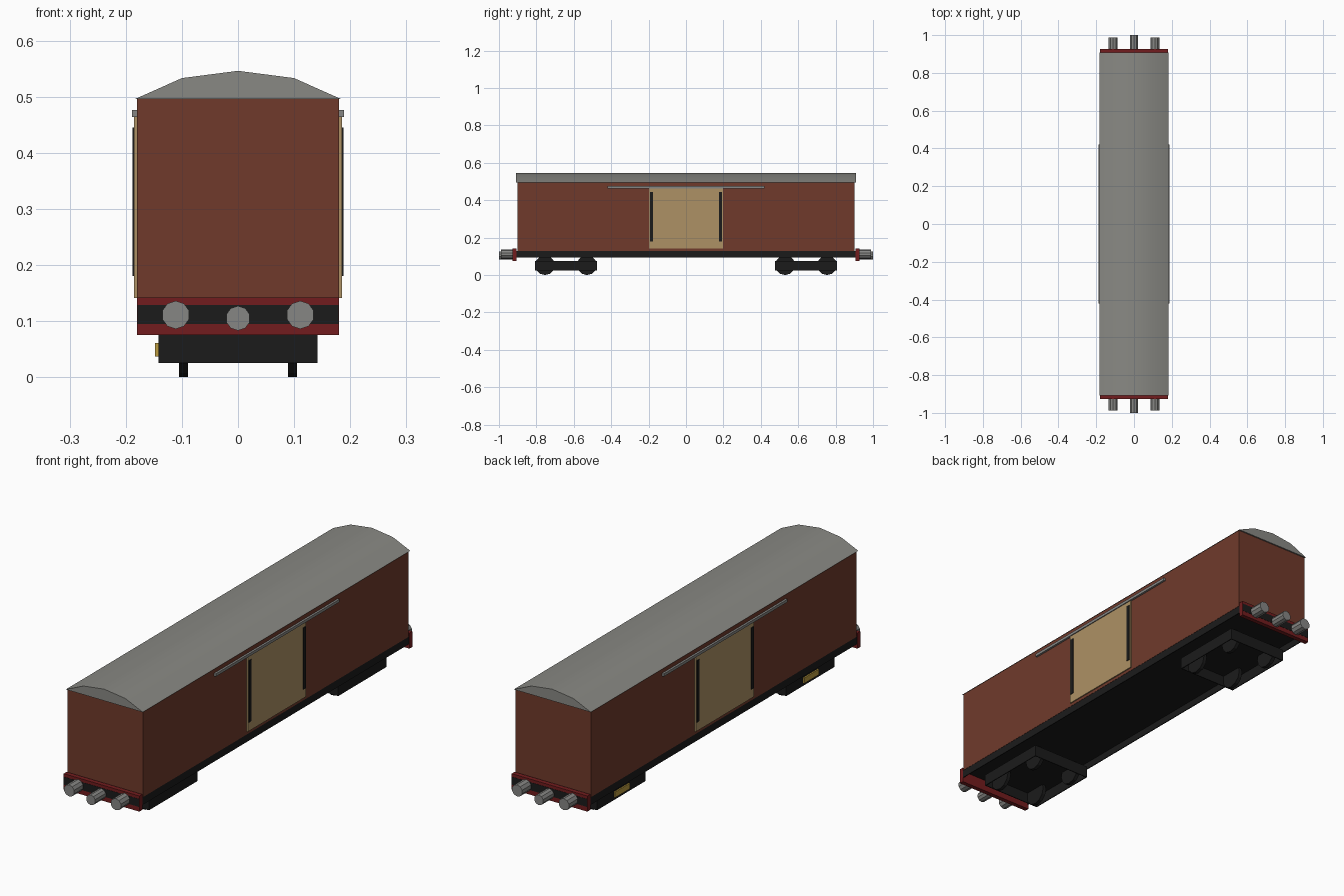
import bpy, math

if "Cube" in bpy.data.objects:
    bpy.data.objects.remove(bpy.data.objects["Cube"])


def mat(name, r, g, b):
    m = bpy.data.materials.new(name)
    m.diffuse_color = (r, g, b, 1)
    m.use_nodes = True
    m.node_tree.nodes["Principled BSDF"].inputs["Base Color"].default_value = m.diffuse_color
    return m


BROWN = mat("brown_paint", 0.16, 0.042, 0.024)
ROOF = mat("roof_grey", 0.25, 0.25, 0.23)
BLACK = mat("black_iron", 0.011, 0.011, 0.011)
RED = mat("dark_red", 0.17, 0.012, 0.013)
TAN = mat("tan_door", 0.42, 0.285, 0.13)
STEEL = mat("steel_grey", 0.24, 0.24, 0.23)
GOLD = mat("gold_plate", 0.5, 0.33, 0.05)


def mesh(name, verts, faces, m):
    me = bpy.data.meshes.new(name)
    me.from_pydata(verts, [], faces)
    me.materials.append(m)
    ob = bpy.data.objects.new(name, me)
    bpy.context.collection.objects.link(ob)
    return ob


def prism(name, profile, y0, y1, m):
    """Extrude an (x, z) outline, counter-clockwise seen from the front, along y."""
    n = len(profile)
    verts = [(x, y, z) for y in (y0, y1) for x, z in profile]
    faces = [tuple(range(n)), tuple(range(2 * n - 1, n - 1, -1))]
    faces += [((i + 1) % n, i, i + n, (i + 1) % n + n) for i in range(n)]
    return mesh(name, verts, faces, m)


def box(name, x, y, z, m):
    (x0, x1), (z0, z1) = sorted(x), z
    return prism(name, [(x0, z0), (x1, z0), (x1, z1), (x0, z1)], min(y), max(y), m)


def tray(name, hx, yc, hy, z0, z1, wall, m):
    """Box open at the bottom: a deck with four thin walls."""
    box(name + "_deck", (-hx, hx), (yc - hy, yc + hy), (z1 - wall, z1), m)
    for s in (-1, 1):
        box(name + "_side", (s * hx, s * (hx - wall)), (yc - hy, yc + hy), (z0, z1 - wall), m)
        box(name + "_end", (wall - hx, hx - wall), (yc + s * hy, yc + s * (hy - wall)),
            (z0, z1 - wall), m)


def ring(cx, cz, r, n):
    return [(cx + r * math.sin(2 * math.pi * i / n), cz - r * math.cos(2 * math.pi * i / n))
            for i in range(n)]


def wheel(name, cx, cy, r, width, m, n=12):
    ob = prism(name, ring(0, 0, r, n), -width / 2, width / 2, m)
    ob.rotation_euler = (0, 0, math.pi / 2)
    ob.location = (cx, cy, r)
    return ob


# Body and curved roof
box("body", (-0.18, 0.18), (-0.902, 0.902), (0.128, 0.497), BROWN)
roof = prism("roof", [(-0.183, 0.496), (0.183, 0.496), (0.1, 0.533), (0, 0.546), (-0.1, 0.533)],
             -0.908, 0.908, ROOF)
bpy.context.view_layer.objects.active = roof
roof.select_set(True)
bpy.ops.object.shade_smooth_by_angle(angle=math.radians(30))

# Hollow underframe, showing as a black band through the end beams
tray("underframe", 0.179, 0, 0.9275, 0.095, 0.129, 0.004, BLACK)

# Sliding doors, handle bars and rails
for s, side in ((-1, "left"), (1, "right")):
    box(f"door_{side}", (s * 0.17, s * 0.185), (-0.198, 0.198), (0.141, 0.467), TAN)
    box(f"door_rail_{side}", (s * 0.17, s * 0.189), (-0.42, 0.42), (0.464, 0.476), STEEL)
    for e in (-1, 1):
        box(f"door_bar_{side}", (s * 0.18, s * 0.188), (e * 0.176, e * 0.192), (0.18, 0.445), BLACK)

for e, end in ((-1, "front"), (1, "back")):
    # End beam, buffers and coupler
    box(f"end_beam_{end}", (-0.18, 0.18), (e * 0.907, e * 0.9265), (0.075, 0.142), RED)
    for x in (-0.111, 0.111):
        y = sorted((e * 0.92, e * 0.988))
        prism(f"buffer_{end}", ring(x, 0.111, 0.025, 10), *y, STEEL)
    y = sorted((e * 0.92, e))
    prism(f"coupler_{end}", ring(0, 0.105, 0.022, 10), *y, STEEL)

    # Open bogie frame, wheels and side plate
    c = e * 0.642
    tray(f"bogie_{end}", 0.142, c, 0.165, 0.025, 0.076, 0.004, BLACK)
    box(f"bogie_plate_{end}", (-0.148, -0.14), (c - 0.05, c + 0.05), (0.037, 0.061), GOLD)
    for x in (-0.097, 0.097):
        for d in (-0.112, 0.112):
            wheel(f"wheel_{end}", x, c + d, 0.053, 0.016, BLACK)
